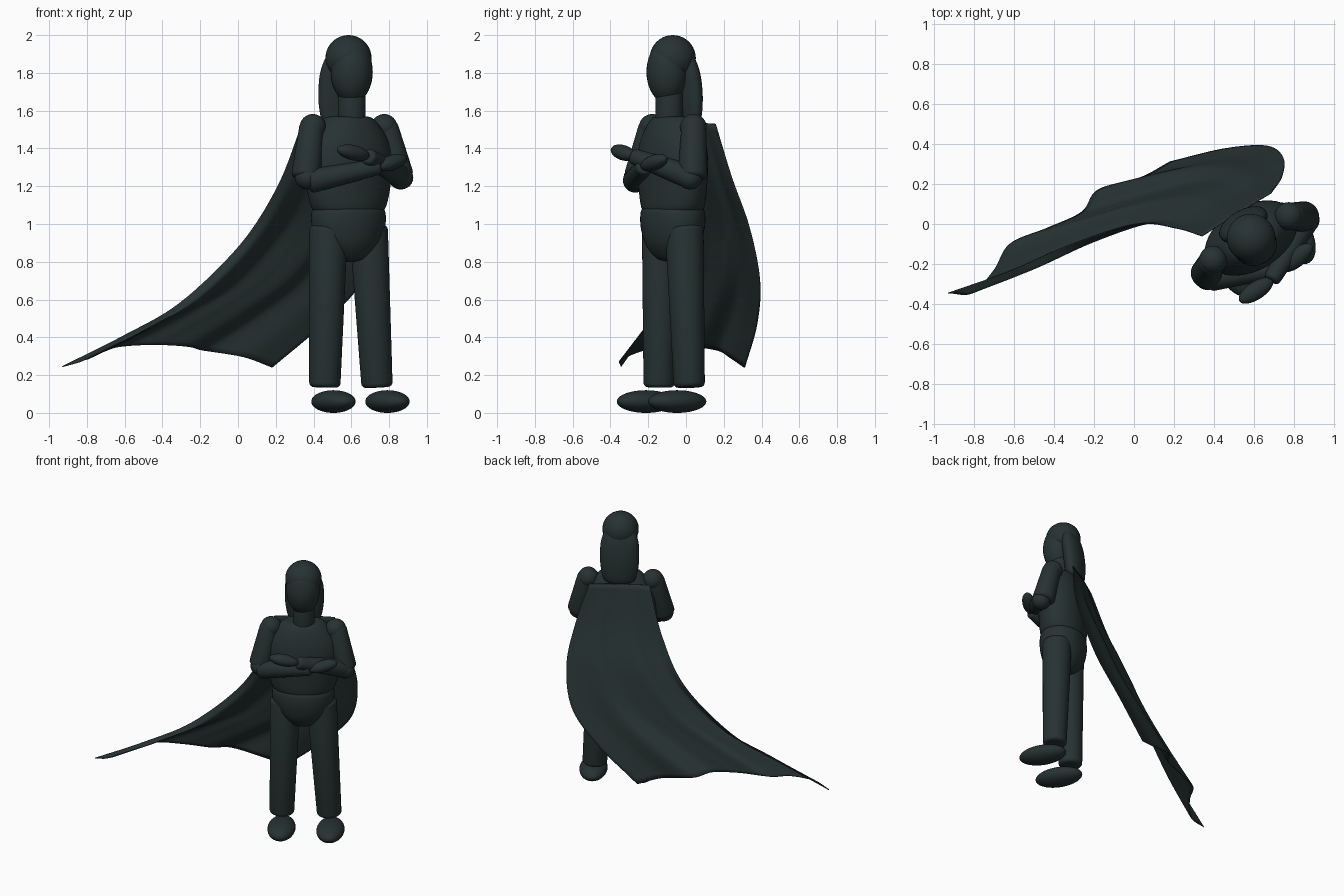
import bpy, bmesh, math
from mathutils import Vector, Matrix

if "Cube" in bpy.data.objects:
    bpy.data.objects.remove(bpy.data.objects["Cube"], do_unlink=True)

charcoal = bpy.data.materials.new("dark charcoal teal")
charcoal.use_nodes = True
charcoal.diffuse_color = (0.02, 0.032, 0.032, 1)
charcoal.node_tree.nodes["Principled BSDF"].inputs["Base Color"].default_value = charcoal.diffuse_color

# The figure is modelled facing -y, then turned and moved beside the cape
BODY = Matrix.Translation((0.585, -0.07, 0)) @ Matrix.Rotation(math.radians(30), 4, "Z")


def spline(points, t):
    """Point at t (0 to 1) on a smooth curve through the points."""
    p = [Vector(q) for q in points]
    p = [2 * p[0] - p[1]] + p + [2 * p[-1] - p[-2]]
    x = t * (len(points) - 1)
    i = min(int(x), len(points) - 2)
    f = x - i
    a, b, c, d = p[i:i + 4]
    return b + 0.5 * f * (c - a + f * (2 * a - 5 * b + 4 * c - d + f * (3 * (b - c) + d - a)))


def finish(name, bm, angle=50):
    bmesh.ops.recalc_face_normals(bm, faces=bm.faces)
    mesh = bpy.data.meshes.new(name)
    bm.to_mesh(mesh)
    bm.free()
    mesh.materials.append(charcoal)
    obj = bpy.data.objects.new(name, mesh)
    bpy.context.collection.objects.link(obj)
    bpy.ops.object.select_all(action="DESELECT")
    obj.select_set(True)
    bpy.context.view_layer.objects.active = obj
    bpy.ops.object.shade_smooth_by_angle(angle=math.radians(angle))
    return obj


def loft(name, rings, place=Matrix(), smooth=True, sides=40):
    """Elliptical rings (z, half width, half depth, y offset) joined into a solid."""
    if smooth:
        steps = 5 * (len(rings) - 1)
        rings = [spline(rings, k / steps) for k in range(steps + 1)]
    bm = bmesh.new()
    loops = []
    for z, a, b, y in rings:
        loops.append([bm.verts.new(BODY @ place @ Vector(
            (a * math.cos(k * math.tau / sides), y + b * math.sin(k * math.tau / sides), z)))
            for k in range(sides)])
    for lo, hi in zip(loops, loops[1:]):
        for k in range(sides):
            n = (k + 1) % sides
            bm.faces.new((lo[k], lo[n], hi[n], hi[k]))
    bm.faces.new(loops[0])
    bm.faces.new(loops[-1])
    return finish(name, bm)


def ellipsoid(name, centre, radii, place=Matrix()):
    bm = bmesh.new()
    bmesh.ops.create_uvsphere(bm, u_segments=36, v_segments=20, radius=1)
    bm.transform(BODY @ Matrix.Translation(centre) @ place @ Matrix.Diagonal((*radii, 1)))
    return finish(name, bm)


def aim(a, b):
    return (Vector(b) - Vector(a)).to_track_quat("Z", "Y").to_matrix().to_4x4()


def limb(name, a, b, r0, r1, bevel=0.025):
    """Tapered cylinder from a to b with rounded rims."""
    length = (Vector(b) - Vector(a)).length
    rings = []
    for k in range(5):
        q = k * math.pi / 8
        r, z = r0 - bevel * (1 - math.sin(q)), bevel * (1 - math.cos(q))
        rings.append((z, r, r, 0))
    for k in range(4, -1, -1):
        q = k * math.pi / 8
        r, z = r1 - bevel * (1 - math.sin(q)), length - bevel * (1 - math.cos(q))
        rings.append((z, r, r, 0))
    return loft(name, rings, Matrix.Translation(a) @ aim(a, b), smooth=False)


# Head, neck and hanging hair
ellipsoid("cranium", (0, 0, 1.878), (0.122, 0.122, 0.122))
ellipsoid("face", (0, -0.035, 1.805), (0.112, 0.108, 0.165))
limb("neck", (0.005, -0.025, 1.5), (0.005, -0.025, 1.72), 0.073, 0.073, 0.01)
loft("hair", [(1.52, 0.03, 0.015, 0.09), (1.54, 0.1, 0.05, 0.09), (1.62, 0.125, 0.062, 0.087),
              (1.72, 0.132, 0.066, 0.08), (1.82, 0.125, 0.064, 0.065), (1.9, 0.09, 0.045, 0.05),
              (1.93, 0.02, 0.01, 0.05)])

# Torso
loft("chest", [(1.05, 0.17, 0.13, 0), (1.09, 0.212, 0.15, 0), (1.2, 0.24, 0.158, 0),
               (1.33, 0.25, 0.162, 0), (1.43, 0.232, 0.152, 0), (1.51, 0.185, 0.128, 0),
               (1.56, 0.135, 0.1, 0), (1.57, 0.1, 0.07, 0)])
loft("pelvis", [(0.8, 0.03, 0.03, 0), (0.82, 0.09, 0.085, 0), (0.89, 0.165, 0.135, 0),
                (0.98, 0.204, 0.156, 0), (1.06, 0.208, 0.156, 0), (1.09, 0.185, 0.14, 0)])

# Legs, feet, shoulders and upper arms
for side, s in (("left", 1), ("right", -1)):
    limb(side + "_leg", (s * 0.16 + 0.015, 0, 0.135), (s * 0.122, 0, 0.99), 0.083, 0.102)
    ellipsoid(side + "_foot", (s * 0.165 + 0.025, -0.083, 0.06), (0.094, 0.17, 0.06))
    ellipsoid(side + "_shoulder", (s * 0.218, 0, 1.512), (0.07, 0.07, 0.07))
    limb(side + "_upper_arm", (s * 0.223, 0, 1.53), (s * 0.287, -0.045, 1.24), 0.066, 0.078)
    ellipsoid(side + "_elbow", (s * 0.285, -0.06, 1.245), (0.066, 0.066, 0.062))

# Crossed forearms and hands
for side, elbow, wrist, tip in (
        ("right", (-0.285, -0.07, 1.225), (0.07, -0.215, 1.305), (0.23, -0.185, 1.345)),
        ("left", (0.285, -0.06, 1.25), (-0.02, -0.235, 1.36), (-0.2, -0.245, 1.395))):
    limb(side + "_forearm", elbow, wrist, 0.064, 0.043, 0.02)
    middle = (Vector(wrist) + Vector(tip)) / 2
    ellipsoid(side + "_hand", middle, (0.045, 0.04, 0.1), aim(wrist, tip))

# Windblown cape: a patch blended between its four edges
top = [(0.34, -0.06, 1.53), (0.51, 0.05, 1.535), (0.685, 0.155, 1.53)]
right_edge = [top[0], (0.21, -0.02, 1.2), (0.01, 0, 0.89), (-0.31, -0.1, 0.58),
              (-0.62, -0.235, 0.4), (-0.93, -0.345, 0.245)]
left_edge = [top[-1], (0.74, 0.24, 1.25), (0.745, 0.335, 0.98), (0.66, 0.39, 0.7),
             (0.45, 0.375, 0.47), (0.18, 0.31, 0.24)]
hem = [right_edge[-1], (-0.81, -0.345, 0.28), (-0.70, -0.23, 0.33), (-0.62, -0.1, 0.352),
       (-0.43, -0.02, 0.36), (-0.26, 0.06, 0.35), (-0.18, 0.17, 0.33), (0.03, 0.23, 0.295),
       left_edge[-1]]
COLS, ROWS = 64, 40
bm = bmesh.new()
grid = []
for j in range(ROWS + 1):
    t = j / ROWS
    row = []
    for i in range(COLS + 1):
        s = i / COLS
        across = (1 - s) * spline(right_edge, t) + s * spline(left_edge, t)
        down = (1 - t) * spline(top, s) + t * spline(hem, s)
        corners = ((1 - t) * ((1 - s) * Vector(top[0]) + s * Vector(top[-1]))
                   + t * ((1 - s) * Vector(hem[0]) + s * Vector(hem[-1])))
        row.append(bm.verts.new(across + down - corners))
    grid.append(row)
for j in range(ROWS):
    for i in range(COLS):
        bm.faces.new((grid[j][i], grid[j + 1][i], grid[j + 1][i + 1], grid[j][i + 1]))
cape = finish("cape", bm)
cloth = cape.modifiers.new("cloth thickness", "SOLIDIFY")
cloth.thickness = 0.006
cloth.offset = 0
